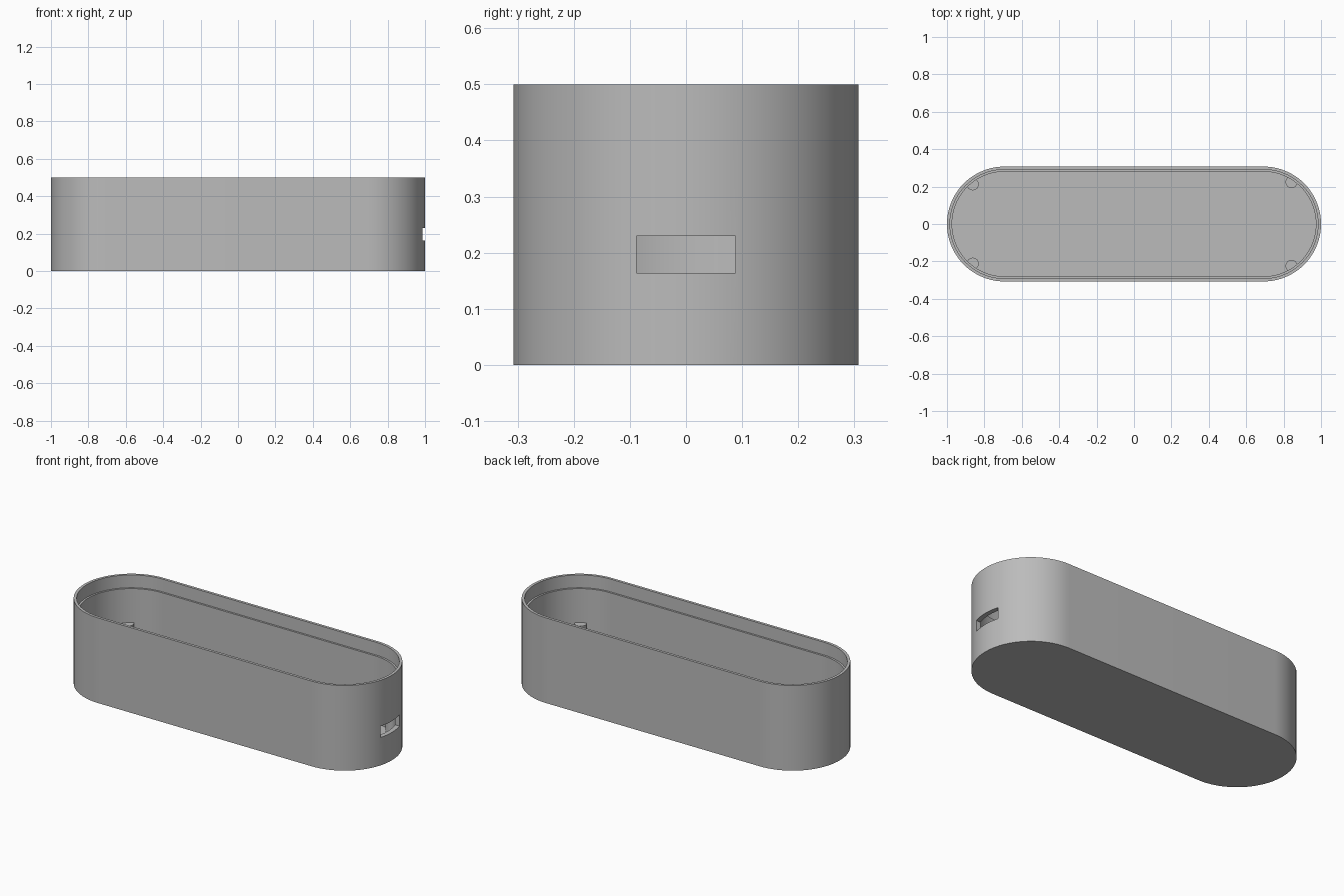
import bpy, bmesh, math

if "Cube" in bpy.data.objects:
    bpy.data.objects.remove(bpy.data.objects["Cube"], do_unlink=True)

HALF = 0.693      # distance from centre to each end-arc centre
RADIUS = 0.307    # outer end radius
HEIGHT = 0.5
FLOOR = 0.03
LEDGE = 0.425
SEGMENTS = 40     # segments per end arc

grey = bpy.data.materials.new("plain grey")
grey.use_nodes = True
colour = (0.5, 0.5, 0.5, 1)
grey.diffuse_color = colour
grey.node_tree.nodes["Principled BSDF"].inputs["Base Color"].default_value = colour


def make_object(name, bm):
    bmesh.ops.recalc_face_normals(bm, faces=bm.faces)
    mesh = bpy.data.meshes.new(name)
    bm.to_mesh(mesh)
    bm.free()
    mesh.materials.append(grey)
    obj = bpy.data.objects.new(name, mesh)
    bpy.context.collection.objects.link(obj)
    return obj


def activate(obj):
    bpy.ops.object.select_all(action="DESELECT")
    obj.select_set(True)
    bpy.context.view_layer.objects.active = obj


def smooth(obj):
    activate(obj)
    bpy.ops.object.shade_smooth_by_angle(angle=math.radians(30))


def stadium(bm, inset, z):
    """Ring of vertices along a straight-sided outline with round ends."""
    ring = []
    for side, start in ((1, -math.pi / 2), (-1, math.pi / 2)):
        for i in range(SEGMENTS + 1):
            a = start + math.pi * i / SEGMENTS
            r = RADIUS - inset
            ring.append(bm.verts.new((side * HALF + r * math.cos(a), r * math.sin(a), z)))
    return ring


# Open case: outer wall, thin rim, inner ledge, inner wall and floor
bm = bmesh.new()
profile = [(0, 0), (0, HEIGHT), (0.016, HEIGHT), (0.016, LEDGE),
           (0.027, LEDGE), (0.027, FLOOR)]
rings = [stadium(bm, inset, z) for inset, z in profile]
for low, high in zip(rings, rings[1:]):
    n = len(low)
    for i in range(n):
        j = (i + 1) % n
        bm.faces.new((low[i], low[j], high[j], high[i]))
bm.faces.new(rings[0])
bm.faces.new(rings[-1])
case = make_object("case_shell", bm)

# Rectangular port cut through the end wall
bm = bmesh.new()
bmesh.ops.create_cube(bm, size=1)
bmesh.ops.scale(bm, vec=(0.2, 0.176, 0.066), verts=bm.verts)
bmesh.ops.translate(bm, vec=(1.0, 0, 0.197), verts=bm.verts)
cutter = make_object("port_cutter", bm)
cutter.hide_render = True
cut = case.modifiers.new("port", "BOOLEAN")
cut.operation = "DIFFERENCE"
cut.solver = "EXACT"
cut.object = cutter
activate(case)
bpy.ops.object.modifier_apply(modifier=cut.name)
bpy.data.objects.remove(cutter, do_unlink=True)
smooth(case)

# Four support posts merging into the curved inner wall
POST_TOP = 0.225
for x_name, x, y in (("left", 0.842, 0.224), ("right", -0.862, 0.212)):
    for y_name, side in (("front", -1), ("back", 1)):
        bm = bmesh.new()
        depth = POST_TOP - FLOOR / 2
        bmesh.ops.create_cone(bm, cap_ends=True, segments=32, radius1=0.032,
                              radius2=0.032, depth=depth)
        bmesh.ops.translate(bm, vec=(x, side * y, POST_TOP - depth / 2), verts=bm.verts)
        smooth(make_object(f"{y_name}_{x_name}_post", bm))
